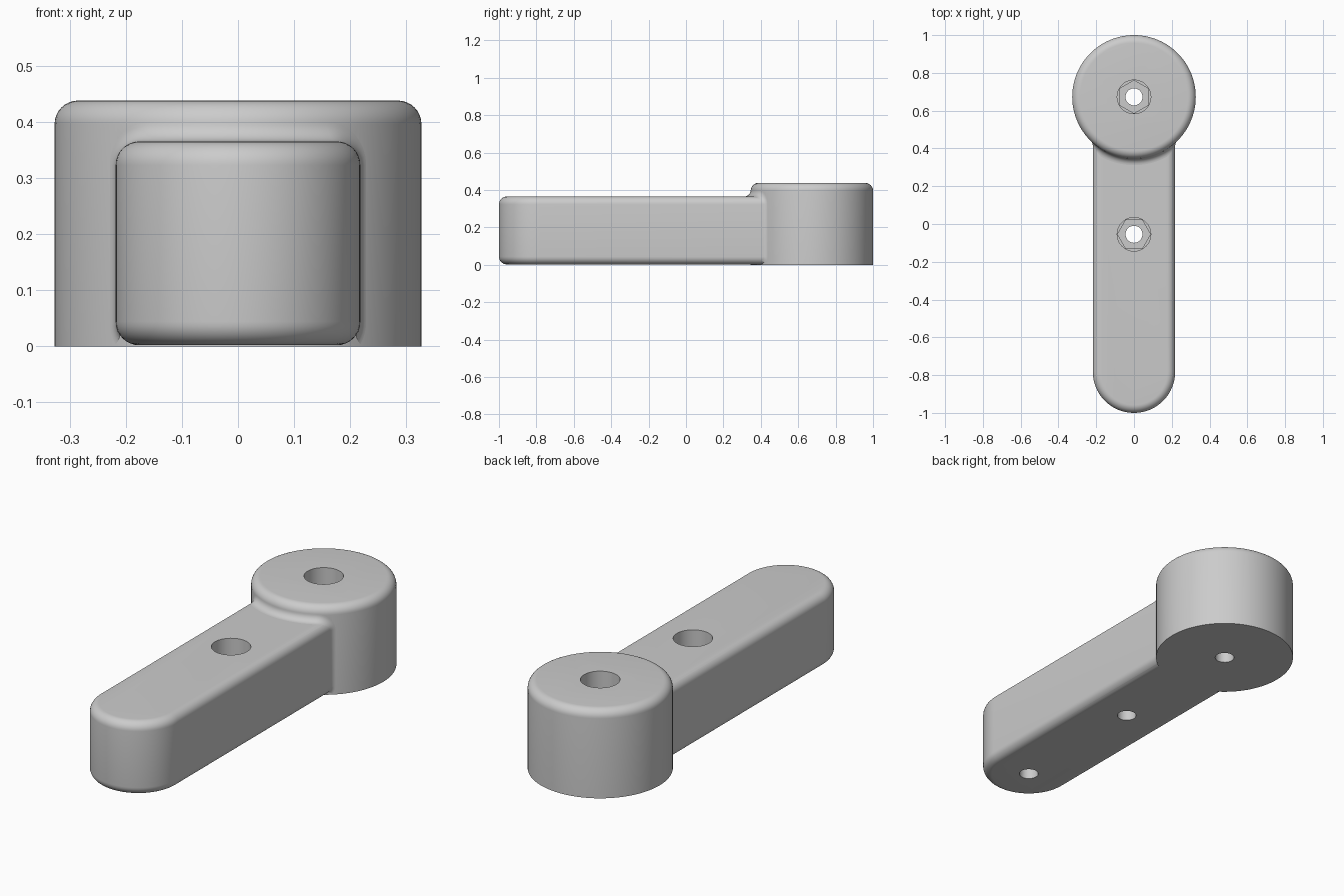
import bpy, bmesh
from math import sin, cos, pi, sqrt, radians
from mathutils import Vector

if "Cube" in bpy.data.objects:
    bpy.data.objects.remove(bpy.data.objects["Cube"])

HEAD_Y, HEAD_R, HEAD_TOP = 0.673, 0.327, 0.438
ARM_W, ARM_BASE, ARM_TOP = 0.218, 0.002, 0.365
TIP_Y = -1 + ARM_W
MID_Y = (HEAD_Y + TIP_Y) / 2
ROUND, FILLET, STEPS = 0.042, 0.035, 8

grey = bpy.data.materials.new("plain grey")
grey.use_nodes = True
grey.diffuse_color = (0.6, 0.6, 0.6, 1)
grey.node_tree.nodes["Principled BSDF"].inputs["Base Color"].default_value = grey.diffuse_color


def make(name, bm):
    mesh = bpy.data.meshes.new(name)
    bm.to_mesh(mesh)
    bm.free()
    obj = bpy.data.objects.new(name, mesh)
    bpy.context.collection.objects.link(obj)
    mesh.materials.append(grey)
    return obj


def activate(obj):
    bpy.ops.object.select_all(action='DESELECT')
    obj.select_set(True)
    bpy.context.view_layer.objects.active = obj


def loft(name, rings):
    """Closed solid through a stack of equal outlines."""
    bm = bmesh.new()
    rows = [[bm.verts.new(p) for p in ring] for ring in rings]
    n = len(rows[0])
    for a, b in zip(rows, rows[1:]):
        for i in range(n):
            k = (i + 1) % n
            bm.faces.new((a[i], a[k], b[k], b[i]))
    bm.faces.new(rows[0][::-1])
    bm.faces.new(rows[-1])
    bmesh.ops.recalc_face_normals(bm, faces=bm.faces)
    return make(name, bm)


def disc(y, r, z, sides=96, turn=0.0):
    return [(r * sin(turn + 2 * pi * i / sides), y + r * cos(turn + 2 * pi * i / sides), z)
            for i in range(sides)]


def arm_outline(inset, z):
    w = ARM_W - inset
    tip = [(w * cos(pi + pi * i / 48), TIP_Y + w * sin(pi + pi * i / 48), z) for i in range(49)]
    return tip + [(w, HEAD_Y - 0.15, z), (-w, HEAD_Y - 0.15, z)]


def boolean(target, cutter, operation):
    mod = target.modifiers.new(operation, 'BOOLEAN')
    mod.operation, mod.solver, mod.object = operation, 'EXACT', cutter
    activate(target)
    bpy.ops.object.modifier_apply(modifier=mod.name)
    bpy.data.objects.remove(cutter)


# Rounded-edge profile: (inset, distance from the flat face)
edge = [(ROUND * (1 - cos(a)), ROUND * (1 - sin(a)))
        for a in (pi / 2 * i / STEPS for i in range(STEPS + 1))]

# Round head, sharp at the bottom, and arm rounded top and bottom
body = loft("lever_body", [disc(HEAD_Y, HEAD_R, 0)]
            + [disc(HEAD_Y, HEAD_R - d, HEAD_TOP - h) for d, h in edge])
arm = loft("arm", [arm_outline(d, ARM_BASE + h) for d, h in reversed(edge)]
           + [arm_outline(d, ARM_TOP - h) for d, h in edge])
boolean(body, arm, 'UNION')

# Bolt holes: round counterbore, hexagonal pocket, narrow through hole
for y, turn, top in ((HEAD_Y, 0, HEAD_TOP), (MID_Y, pi / 6, ARM_TOP)):
    for r, low, high, sides, spin in ((0.089, top - 0.18, 0.6, 48, 0),
                                      (0.087, top - 0.25, top - 0.1, 6, turn),
                                      (0.045, -0.1, 0.3, 32, 0)):
        boolean(body, loft("cutter", [disc(y, r, z, sides, spin) for z in (low, high)]), 'DIFFERENCE')

# Blind hole under the tip
boolean(body, loft("cutter", [disc(TIP_Y, 0.045, z, 32) for z in (-0.1, 0.25)]), 'DIFFERENCE')

# Hollow fillet where the arm meets the head: (x, z, normal x, normal z)
half = []
flat = ARM_W - ROUND
for i in range(5):
    a = -0.55 + 0.55 * i / 4
    half.append((flat + ROUND * cos(a), ARM_BASE + ROUND + ROUND * sin(a), cos(a), sin(a)))
for i in range(STEPS + 1):
    a = pi / 2 * i / STEPS
    half.append((flat + ROUND * cos(a), ARM_TOP - ROUND + ROUND * sin(a), cos(a), sin(a)))
half += [(flat * (1 - i / 10), ARM_TOP, 0, 1) for i in range(1, 11)]
section = half + [(-x, z, -nx, nz) for x, z, nx, nz in reversed(half[:-1])]

bm = bmesh.new()
rows = []
for x, z, nx, nz in section:
    cx, cz = x + nx * FILLET, z + nz * FILLET
    reach = HEAD_R + FILLET
    centre = Vector((cx, HEAD_Y - sqrt(reach ** 2 - cx ** 2), cz))
    to_arm = Vector((-nx, 0, -nz))
    to_head = Vector((-cx, HEAD_Y - centre.y, 0)).normalized()
    rows.append([bm.verts.new(centre + FILLET * to_arm.slerp(to_head, j / STEPS))
                 for j in range(STEPS + 1)])
for a, b in zip(rows, rows[1:]):
    for j in range(STEPS):
        bm.faces.new((a[j], a[j + 1], b[j + 1], b[j]))
fillet = make("junction_fillet", bm)

for obj in (body, fillet):
    activate(obj)
    bpy.ops.object.shade_smooth_by_angle(angle=radians(30))
